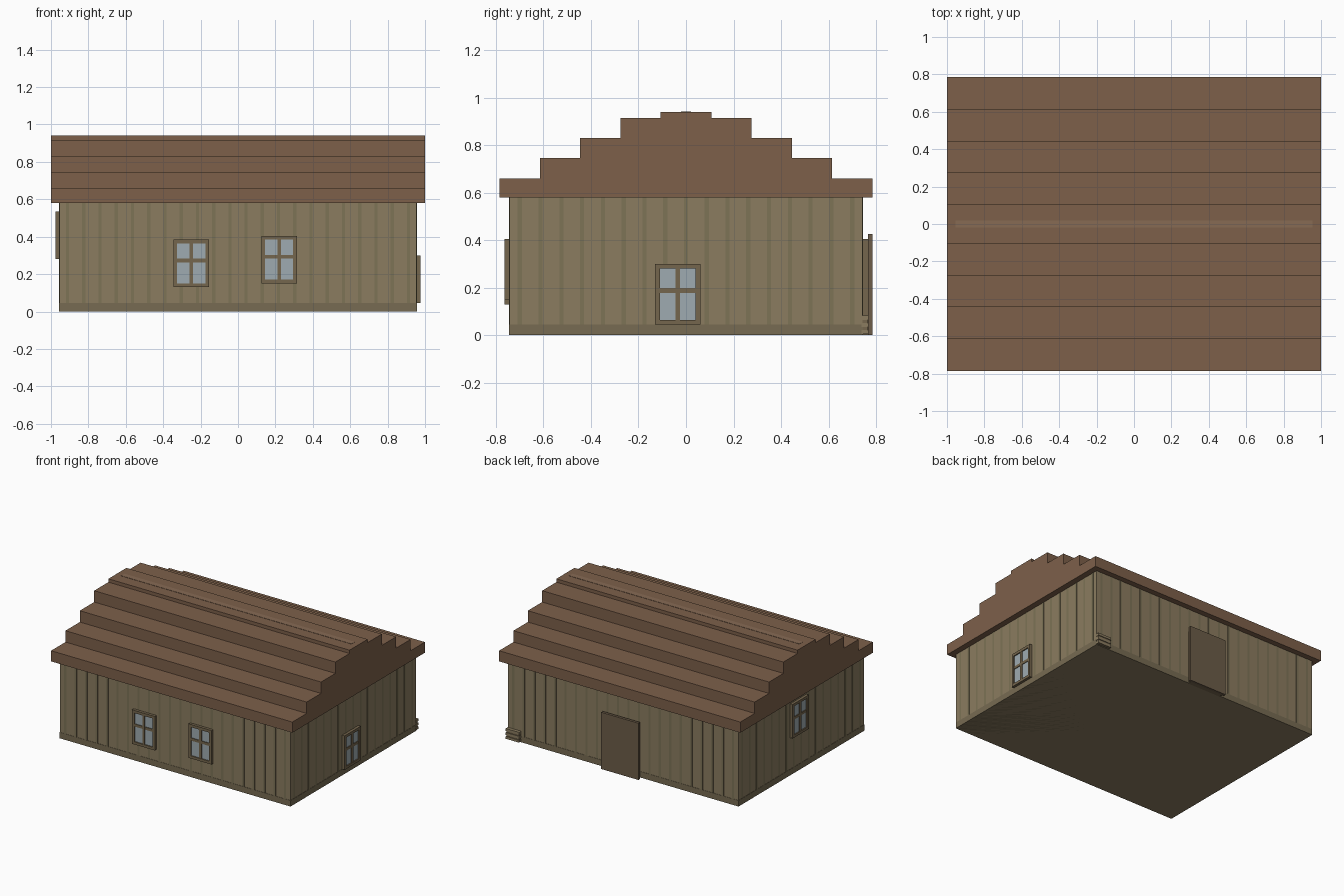
import bpy, bmesh
from mathutils import Matrix, Vector
from math import pi

if "Cube" in bpy.data.objects:
    bpy.data.objects.remove(bpy.data.objects["Cube"])


def material(name, hex_code):
    rgb = [int(hex_code[i:i + 2], 16) / 255 for i in (0, 2, 4)]
    m = bpy.data.materials.new(name)
    m.diffuse_color = [((c + 0.055) / 1.055) ** 2.4 for c in rgb] + [1]
    m.use_nodes = True
    m.node_tree.nodes["Principled BSDF"].inputs["Base Color"].default_value = m.diffuse_color
    return m


WALL = material("wall_boards", "8B7C60")
BATTEN = material("batten_wood", "7D7356")
TRIM = material("base_wood", "776B52")
FRAME = material("frame_wood", "75664D")
DOOR = material("door_wood", "6C5C48")
ROOF = material("roof_wood", "7D604A")
RIDGE = material("ridge_wood", "876B54")
GLASS = material("glass", "9FABB1")


def boxes(name, mat, extents, matrix=Matrix()):
    """One object from boxes given as (x0, x1, y0, y1, z0, z1)."""
    bm = bmesh.new()
    for x0, x1, y0, y1, z0, z1 in extents:
        mid = Vector((x0 + x1, y0 + y1, z0 + z1)) / 2
        size = Matrix.Diagonal((x1 - x0, y1 - y0, z1 - z0, 1))
        bmesh.ops.create_cube(bm, size=1, matrix=matrix @ Matrix.Translation(mid) @ size)
    me = bpy.data.meshes.new(name)
    bm.to_mesh(me)
    bm.free()
    me.materials.append(mat)
    ob = bpy.data.objects.new(name, me)
    bpy.context.collection.objects.link(ob)
    return ob


HX, HY, EAVE = 0.955, 0.743, 0.58

# Walls and base boards
boxes("walls", WALL, [(-HX, HX, -HY, HY, 0, EAVE)])
t = 0.002
boxes("base_boards", TRIM, [(-HX - t, HX + t, -HY - t, HY + t, 0, 0.045)])

# Vertical battens on each wall
for name, half, depth, count, turn in (("front", HX, HY, 22, 0), ("right", HY, HX, 17, 1),
                                       ("back", HX, HY, 22, 2), ("left", HY, HX, 17, 3)):
    step = 2 * half / count
    strips = [(-half + (i + 0.4) * step, -half + (i + 0.6) * step,
               -depth - 0.0015, -depth + 0.002, 0.045, EAVE) for i in range(count)]
    boxes(name + "_battens", BATTEN, strips, Matrix.Rotation(turn * pi / 2, 4, 'Z'))

# Stepped roof: half profile mirrored, then extruded along x
half = []
z = EAVE
for y, top in ((0.785, 0.66), (0.615, 0.745), (0.445, 0.83), (0.275, 0.915), (0.107, 0.94)):
    half += [(y, z), (y, top)]
    z = top
profile = half + [(-y, z) for y, z in reversed(half)]
bm = bmesh.new()
face = bm.faces.new([bm.verts.new((-1, y, z)) for y, z in profile])
ext = bmesh.ops.extrude_face_region(bm, geom=[face])
bmesh.ops.translate(bm, vec=(2, 0, 0),
                    verts=[v for v in ext["geom"] if isinstance(v, bmesh.types.BMVert)])
bmesh.ops.recalc_face_normals(bm, faces=bm.faces)
me = bpy.data.meshes.new("roof")
bm.to_mesh(me)
bm.free()
me.materials.append(ROOF)
bpy.context.collection.objects.link(bpy.data.objects.new("roof", me))
boxes("ridge_strip", RIDGE, [(-HX, HX, -0.02, 0.02, 0.935, 0.942)])


# Four-pane windows, built facing front and turned onto their wall
def window(name, turn, depth, u, z0):
    w, h, b, d = 0.095, 0.255, 0.02, -depth - 0.021
    z1, zm, back = z0 + h, z0 + h * 0.56, -depth + 0.005
    m = Matrix.Rotation(turn * pi / 2, 4, 'Z') @ Matrix.Translation((u, 0, 0))
    boxes(name + "_frame", FRAME, [
        (-w, -w + b, d, back, z0, z1), (w - b, w, d, back, z0, z1),
        (-w + b, w - b, d, back, z0, z0 + b), (-w + b, w - b, d, back, z1 - b, z1),
        (-0.01, 0.01, d + 0.002, back, z0 + b, z1 - b),
        (-w + b, w - b, d + 0.003, back, zm - 0.01, zm + 0.01)], m)
    boxes(name + "_glass", GLASS, [(-w + b, w - b, d + 0.008, back, z0 + b, z1 - b)], m)


window("front_left_window", 0, HY, -0.25, 0.13)
window("front_right_window", 0, HY, 0.22, 0.15)
window("right_window", 1, HX, -0.035, 0.045)
window("left_window", 3, HX, -0.035, 0.28)

# Back door: inner panel behind a larger slab
boxes("door_panel", FRAME, [(-0.14, 0.14, HY - 0.005, 0.766, 0, 0.405)])
boxes("door_slab", DOOR, [(-0.155, 0.155, 0.765, 0.785, 0, 0.425)])

# Small slatted box at the back corner
boxes("corner_box", FRAME, [(0.85, 0.955, HY - 0.005, 0.763, 0.005, 0.08)])
boxes("corner_box_slats", WALL, [(0.847, 0.958, HY - 0.005, 0.768, z, z + 0.018)
                                 for z in (0.005, 0.034, 0.064)])
